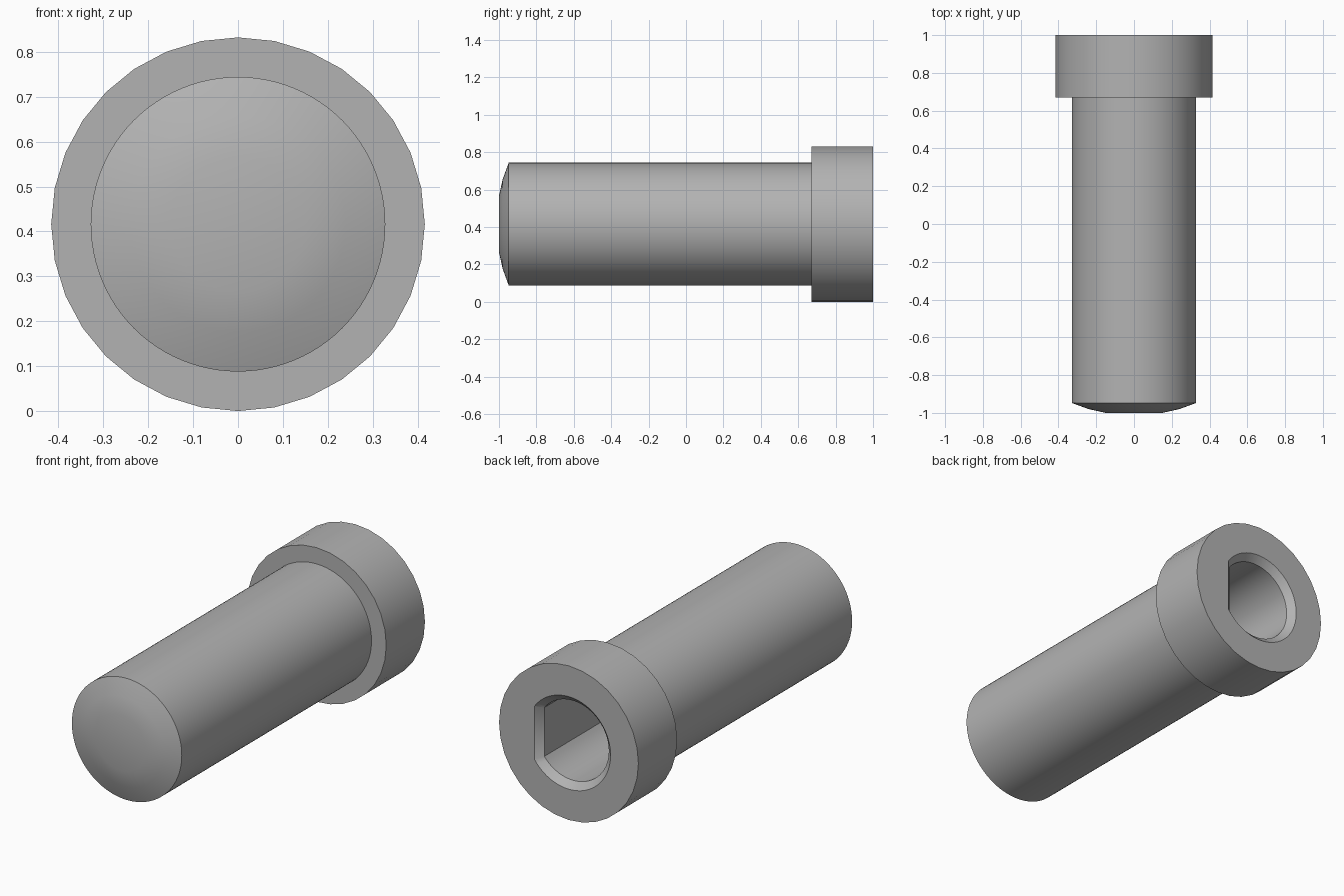
import bpy, bmesh, math

if "Cube" in bpy.data.objects:
    bpy.data.objects.remove(bpy.data.objects["Cube"])

CZ = 0.416  # height of the axis

grey = bpy.data.materials.new("plain grey")
grey.diffuse_color = (0.45, 0.45, 0.45, 1)
grey.use_nodes = True
grey.node_tree.nodes["Principled BSDF"].inputs["Base Color"].default_value = grey.diffuse_color


def loft(name, rings):
    """Skin closed rings of (x, z) points placed along y, capped at both ends."""
    bm = bmesh.new()
    loops = [[bm.verts.new((x, y, CZ + z)) for x, z in pts] for y, pts in rings]
    n = len(loops[0])
    for a, b in zip(loops, loops[1:]):
        for i in range(n):
            j = (i + 1) % n
            bm.faces.new((a[i], a[j], b[j], b[i]))
    bm.faces.new(loops[0])
    bm.faces.new(loops[-1])
    bmesh.ops.recalc_face_normals(bm, faces=bm.faces)
    mesh = bpy.data.meshes.new(name)
    bm.to_mesh(mesh)
    bm.free()
    mesh.materials.append(grey)
    obj = bpy.data.objects.new(name, mesh)
    bpy.context.collection.objects.link(obj)
    return obj


def circle(r, n):
    return [(r * math.cos(math.tau * i / n), r * math.sin(math.tau * i / n)) for i in range(n)]


def d_shape(r, flat, n=48):
    """Circle with a flat cut on the +x side."""
    a = math.acos(flat / r)
    angles = [a + (math.tau - 2 * a) * i / n for i in range(n + 1)]
    return [(r * math.cos(t), r * math.sin(t)) for t in angles]


def boolean(target, tool, operation):
    mod = target.modifiers.new(operation.lower(), 'BOOLEAN')
    mod.operation, mod.solver, mod.object = operation, 'EXACT', tool
    bpy.context.view_layer.objects.active = target
    bpy.ops.object.modifier_apply(modifier=mod.name)
    bpy.data.objects.remove(tool)


# Shaft with a shallow domed tip
profile = [(-1.0, 0.15), (-0.98, 0.24), (-0.948, 0.328), (0.8, 0.328)]
pin = loft("socket_pin", [(y, circle(r, 96)) for y, r in profile])

# Wider head
head = loft("head", [(y, circle(CZ, 32)) for y in (0.67, 1.0)])
boolean(pin, head, 'UNION')

# D-shaped blind bore with a chamfered mouth
bore = loft("bore", [(1.01, d_shape(0.26, 0.215)),
                     (0.965, d_shape(0.215, 0.17)),
                     (-0.2, d_shape(0.215, 0.17))])
boolean(pin, bore, 'DIFFERENCE')

# Smooth round walls, crisp rims
bpy.ops.object.select_all(action='DESELECT')
pin.select_set(True)
bpy.context.view_layer.objects.active = pin
bpy.ops.object.shade_smooth_by_angle(angle=math.radians(30))
